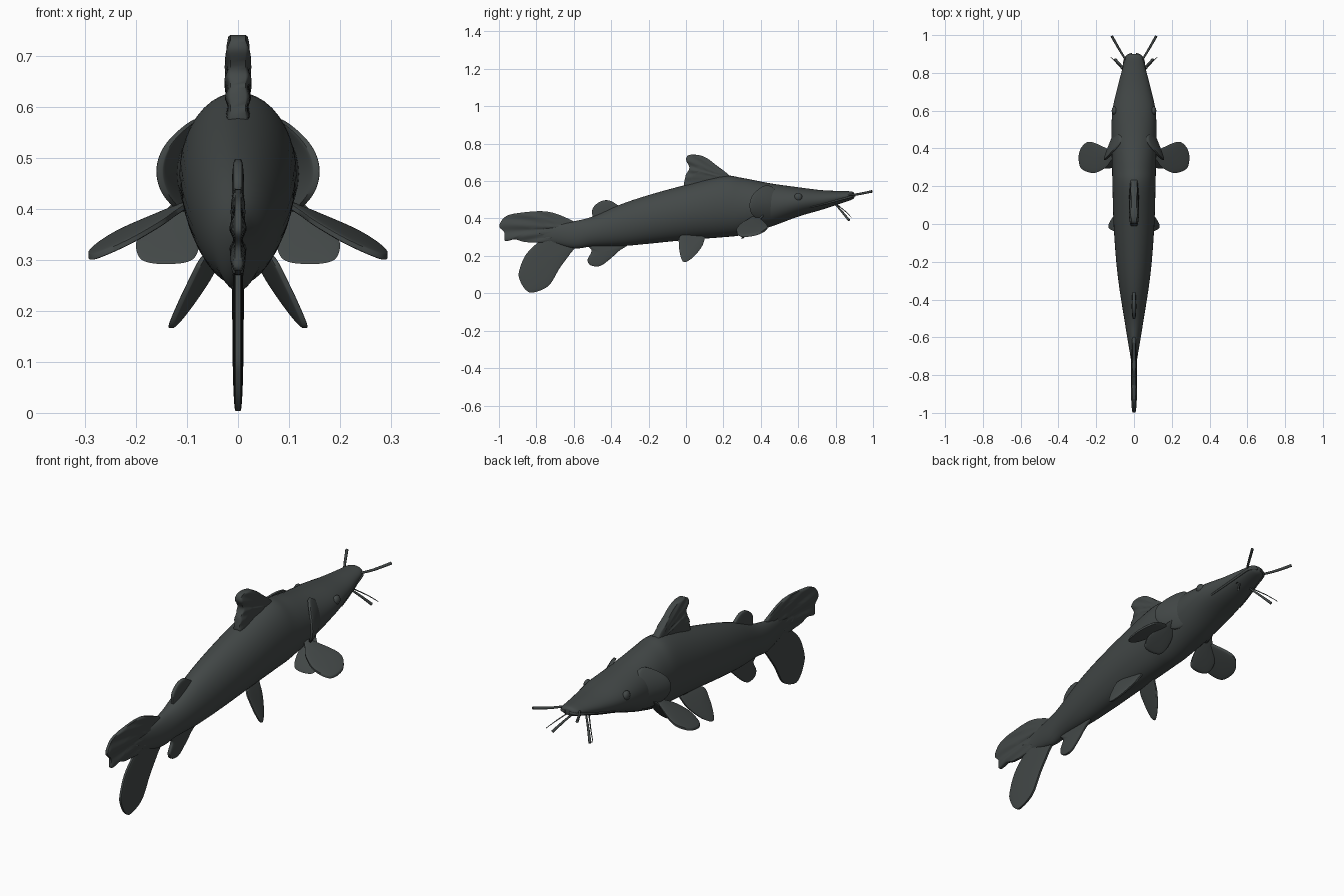
import bpy, bmesh, math
from mathutils import Vector

if "Cube" in bpy.data.objects:
    bpy.data.objects.remove(bpy.data.objects["Cube"])

slate = bpy.data.materials.new("dark slate skin")
slate.diffuse_color = (0.056, 0.065, 0.064, 1)
slate.use_nodes = True
slate.node_tree.nodes["Principled BSDF"].inputs["Base Color"].default_value = slate.diffuse_color


def catmull(pts, n, closed=False):
    """Smooth curve through a few points of any dimension."""
    m, out = len(pts), []
    for i in range(m if closed else m - 1):
        def p(k):
            return pts[k % m] if closed else pts[max(0, min(m - 1, k))]
        a, b, c, d = p(i - 1), p(i), p(i + 1), p(i + 2)
        for j in range(n):
            t = j / n
            out.append(tuple(0.5 * (2 * q + (r - o) * t + (2 * o - 5 * q + 4 * r - s) * t * t
                                    + (3 * q - o - 3 * r + s) * t ** 3)
                             for o, q, r, s in zip(a, b, c, d)))
    if not closed:
        out.append(tuple(pts[-1]))
    return out


def finish(name, bm, mirror=False):
    bmesh.ops.recalc_face_normals(bm, faces=bm.faces)
    me = bpy.data.meshes.new(name)
    bm.to_mesh(me)
    bm.free()
    me.materials.append(slate)
    ob = bpy.data.objects.new(name, me)
    bpy.context.collection.objects.link(ob)
    bpy.ops.object.select_all(action='DESELECT')
    ob.select_set(True)
    bpy.context.view_layer.objects.active = ob
    bpy.ops.object.shade_smooth_by_angle(angle=math.radians(50))
    if mirror:
        ob.modifiers.new("mirror", 'MIRROR')
    return ob


def loft(name, rings, mirror=False):
    """Skin closed rings of points and cap both ends."""
    bm = bmesh.new()
    vs = [[bm.verts.new(p) for p in r] for r in rings]
    n = len(vs[0])
    for a, b in zip(vs, vs[1:]):
        for i in range(n):
            bm.faces.new((a[i], a[(i + 1) % n], b[(i + 1) % n], b[i]))
    bm.faces.new(vs[0])
    bm.faces.new(vs[-1])
    return finish(name, bm, mirror)


def tube(name, pts, r0, r1, mirror=True):
    path = [Vector(p) for p in catmull(pts, 8)]
    rings = []
    for i, p in enumerate(path):
        d = (path[min(i + 1, len(path) - 1)] - path[max(i - 1, 0)]).normalized()
        u = d.cross(Vector((0, 0, 1))).normalized()
        v = d.cross(u)
        r = r0 + (r1 - r0) * i / (len(path) - 1)
        rings.append([p + r * (u * math.cos(k * math.pi / 4) + v * math.sin(k * math.pi / 4))
                      for k in range(8)])
    return loft(name, rings, mirror)


def fin(name, outline, t, place=lambda u, v, h: (h, u, v), mirror=False, edge=0.45, ripple=0.0):
    """Lens-shaped fin: smooth outline shrunk in rings on both sides."""
    pts = catmull(outline, 8, True)
    n = len(pts)
    cu, cv = sum(p[0] for p in pts) / n, sum(p[1] for p in pts) / n
    bu, bv = outline[0]
    scales = [1, 0.97, 0.9, 0.8, 0.7, 0.58, 0.45, 0.3, 0.15, 0.02]

    def ring(s, side):
        out = []
        for u, v in pts:
            a, b = cu + (u - cu) * s, cv + (v - cv) * s
            h = t * (edge + (1 - edge) * math.sqrt(1 - s * s))
            if s < 1:
                h *= 1 + ripple * math.sin(34 * math.atan2(b - bv, abs(a - bu) + 1e-4))
            out.append(place(a, b, side * h))
        return out
    rings = [ring(s, 1) for s in reversed(scales)] + [ring(s, -1) for s in scales]
    return loft(name, rings, mirror)


# Body: stations of y, top z, bottom z, half width
stations = catmull([
    (-0.80, 0.355, 0.285, 0.008), (-0.72, 0.365, 0.27, 0.016), (-0.60, 0.385, 0.24, 0.036),
    (-0.50, 0.41, 0.25, 0.052), (-0.35, 0.475, 0.252, 0.076), (-0.20, 0.525, 0.265, 0.094),
    (0.00, 0.58, 0.285, 0.108), (0.20, 0.627, 0.30, 0.114), (0.30, 0.617, 0.312, 0.116),
    (0.45, 0.588, 0.355, 0.12), (0.60, 0.567, 0.41, 0.114), (0.72, 0.552, 0.445, 0.088),
    (0.82, 0.547, 0.478, 0.062), (0.88, 0.545, 0.498, 0.046), (0.897, 0.538, 0.508, 0.028),
    (0.90, 0.53, 0.515, 0.010)], 6)


def skin_point(y, deg, grow=1.0):
    s = min(stations, key=lambda q: abs(q[0] - y))
    a = math.radians(deg)
    return (s[3] * grow * math.cos(a), s[0],
            (s[1] + s[2]) / 2 + (s[1] - s[2]) / 2 * grow * math.sin(a))


loft("body", [[(w * math.cos(a), y, (zt + zb) / 2 + (zt - zb) / 2 * math.sin(a))
               for a in (k * math.pi / 20 for k in range(40))] for y, zt, zb, w in stations])

# Lips along the mouth line
tube("lips", [skin_point(y, d) for y, d in
              ((0.90, 0), (0.88, -15), (0.82, -22), (0.74, -28), (0.66, -32))], 0.007, 0.004)

# Eyes
bm = bmesh.new()
bmesh.ops.create_uvsphere(bm, u_segments=20, v_segments=12, radius=0.022)
eye = skin_point(0.61, 20, 0.96)
for v in bm.verts:
    v.co = Vector((v.co.x * 0.7 + eye[0], v.co.y + eye[1], v.co.z + eye[2]))
finish("eyes", bm, True)

# Barbels
tube("upper_barbels", [(0.038, 0.86, 0.525), (0.075, 0.92, 0.53), (0.118, 0.995, 0.545)], 0.005, 0.007)
tube("chin_barbels", [(0.03, 0.80, 0.475), (0.065, 0.835, 0.435), (0.10, 0.872, 0.39)], 0.004, 0.007)
tube("thin_barbels", [(0.045, 0.80, 0.48), (0.09, 0.85, 0.44), (0.125, 0.885, 0.405)], 0.003, 0.0015)

# Flared gill covers
fin("gill_covers", [(0.50, 0.48), (0.47, 0.56), (0.42, 0.575), (0.36, 0.53), (0.34, 0.475),
                    (0.355, 0.42), (0.41, 0.385), (0.47, 0.40)], 0.012,
    lambda u, v, h: (0.09 + (0.5 - u) * 0.4 - 4 * (v - 0.475) ** 2 + h, u, v), True)

# Pectoral fins: outer paddle and inner lobe
fin("pectoral_fins", [(0.10, 0.37), (0.165, 0.41), (0.235, 0.435), (0.275, 0.41), (0.293, 0.36),
                      (0.28, 0.295), (0.215, 0.27), (0.155, 0.295), (0.125, 0.33)], 0.011,
    lambda u, v, h: (u, v, 0.383 - 0.5 * (u - 0.15) + 0.17 * (v - 0.36) + h), True)
fin("pectoral_inner_lobes", [(0.10, 0.43), (0.14, 0.40), (0.19, 0.35), (0.20, 0.325), (0.185, 0.298),
                             (0.13, 0.292), (0.085, 0.305), (0.075, 0.36)], 0.009,
    lambda u, v, h: (u, 0.36 + (v - 0.36) * 0.9 + h, v), True)

# Pelvic fins, splayed outward as they go down
fin("pelvic_fins", [(-0.025, 0.31), (0.09, 0.31), (0.095, 0.275), (0.075, 0.235), (0.035, 0.19),
                    (-0.005, 0.167), (-0.025, 0.185), (-0.037, 0.25)], 0.010,
    lambda u, v, h: (0.055 + (0.29 - v) * 0.5 + 0.25 * (0.05 - u) + h, u, v), True)

# Fins on the centre line
fin("dorsal_fin", [(0.24, 0.61), (0.155, 0.69), (0.09, 0.733), (0.02, 0.74), (0.0, 0.715),
                   (0.018, 0.67), (-0.003, 0.625), (0.0, 0.56), (0.12, 0.57)], 0.024,
    edge=0.6, ripple=0.12)
fin("adipose_fin", [(-0.35, 0.45), (-0.375, 0.478), (-0.415, 0.497), (-0.46, 0.49), (-0.498, 0.455),
                    (-0.50, 0.41), (-0.49, 0.37), (-0.41, 0.40)], 0.012)
fin("anal_fin", [(-0.31, 0.27), (-0.36, 0.225), (-0.41, 0.18), (-0.46, 0.146), (-0.51, 0.15),
                 (-0.526, 0.18), (-0.505, 0.23), (-0.54, 0.27), (-0.45, 0.30)], 0.012)

# Forked tail: upper and lower lobes
fin("tail_upper_lobe", [(-0.56, 0.35), (-0.65, 0.408), (-0.755, 0.438), (-0.89, 0.43), (-0.965, 0.41),
                        (-0.998, 0.36), (-0.972, 0.325), (-0.967, 0.28), (-0.915, 0.288),
                        (-0.86, 0.274), (-0.755, 0.27), (-0.62, 0.27)], 0.013, ripple=0.3)
fin("tail_lower_lobe", [(-0.58, 0.27), (-0.62, 0.21), (-0.675, 0.135), (-0.735, 0.04), (-0.82, 0.004),
                        (-0.86, 0.022), (-0.888, 0.07), (-0.893, 0.115), (-0.86, 0.20),
                        (-0.80, 0.265), (-0.72, 0.33), (-0.62, 0.34)], 0.011)
